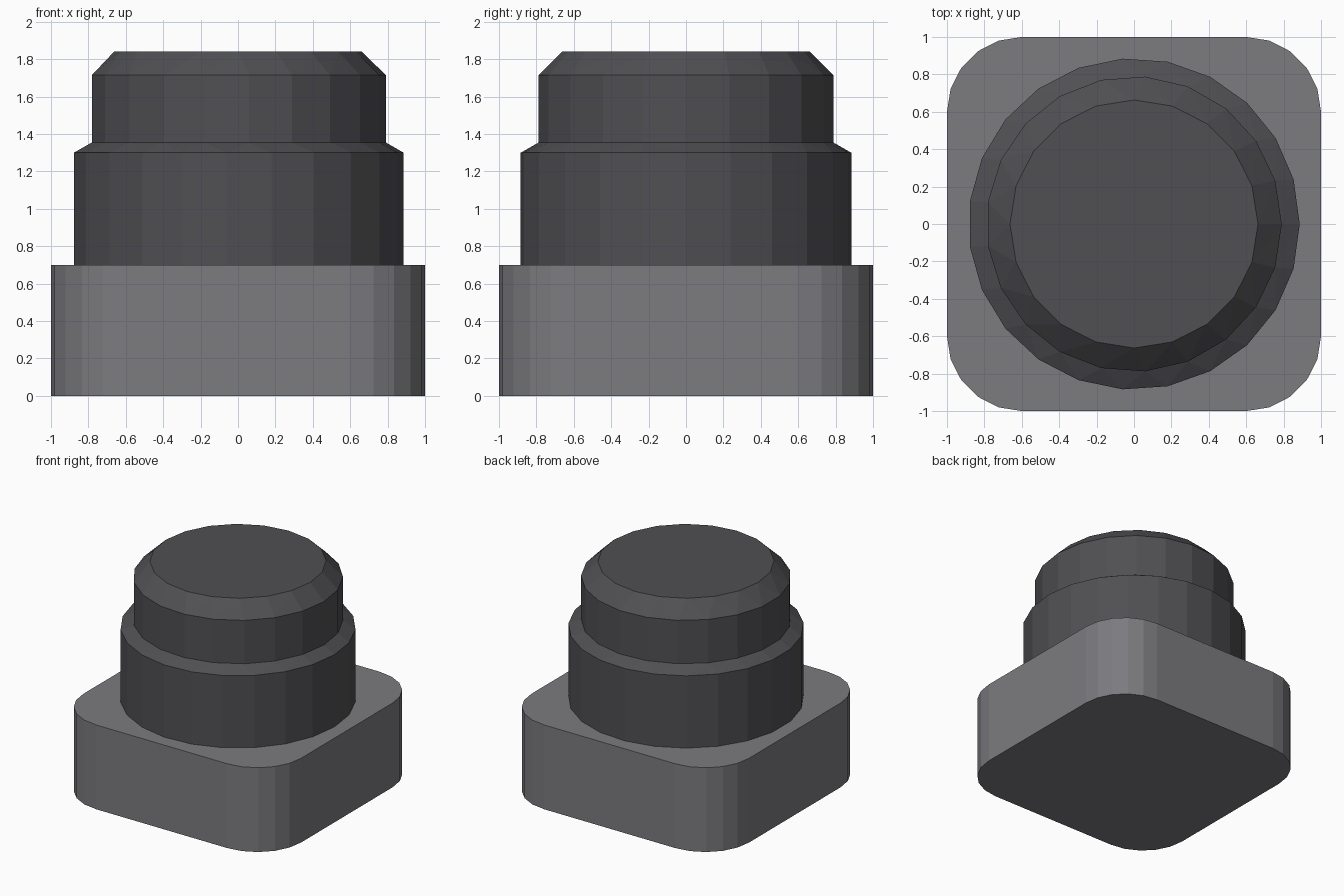
import bpy, bmesh
from math import cos, sin, pi

if "Cube" in bpy.data.objects:
    bpy.data.objects.remove(bpy.data.objects["Cube"])


def ring(bm, sides, radius, z):
    """A closed loop of edges with one vertex on +x."""
    vs = [bm.verts.new((radius * cos(2 * pi * i / sides),
                        radius * sin(2 * pi * i / sides), z)) for i in range(sides)]
    return vs, [bm.edges.new((vs[i], vs[(i + 1) % sides])) for i in range(sides)]


def finish(bm, name, colour):
    bmesh.ops.recalc_face_normals(bm, faces=bm.faces[:])
    mesh = bpy.data.meshes.new(name)
    bm.to_mesh(mesh)
    bm.free()
    mat = bpy.data.materials.new(name + "_grey")
    mat.diffuse_color = (*colour, 1)
    mat.use_nodes = True
    mat.node_tree.nodes["Principled BSDF"].inputs["Base Color"].default_value = mat.diffuse_color
    mesh.materials.append(mat)
    bpy.context.collection.objects.link(bpy.data.objects.new(name, mesh))


def zip_rings(bm, a, b):
    """Join two rings whose side counts may differ, stepping round by angle."""
    n, m = len(a), len(b)
    i = j = 0
    while i < n or j < m:
        if n == m:
            bm.faces.new((a[i], a[(i + 1) % n], b[(i + 1) % n], b[i]))
            i, j = i + 1, j + 1
        elif j == m or (i < n and (i + 1) / n <= (j + 1) / m):
            bm.faces.new((a[i], a[(i + 1) % n], b[j % m]))
            i += 1
        else:
            bm.faces.new((a[i % n], b[(j + 1) % m], b[j]))
            j += 1


# Rounded square base
bm = bmesh.new()
outline = []
for q, (sx, sy) in enumerate([(1, 1), (-1, 1), (-1, -1), (1, -1)]):
    for k in range(6):
        a = q * pi / 2 + k * pi / 10
        outline.append(bm.verts.new((0.6 * sx + 0.4 * cos(a), 0.6 * sy + 0.4 * sin(a), 0)))
bottom = bm.faces.new(outline)
top = bmesh.ops.extrude_face_region(bm, geom=[bottom], use_keep_orig=True)["geom"]
bmesh.ops.translate(bm, vec=(0, 0, 0.7),
                    verts=[v for v in top if isinstance(v, bmesh.types.BMVert)])
finish(bm, "base", (0.20, 0.20, 0.215))

# Stepped round button: (sides, radius, height)
bm = bmesh.new()
profile = [(23, 0.886, 0.70), (23, 0.886, 1.30), (21, 0.79, 1.355),
           (21, 0.79, 1.715), (20, 0.663, 1.84)]
rings = [ring(bm, *p)[0] for p in profile]
for lower, upper in zip(rings, rings[1:]):
    zip_rings(bm, lower, upper)
bm.faces.new(rings[-1])
finish(bm, "button", (0.08, 0.08, 0.087))
